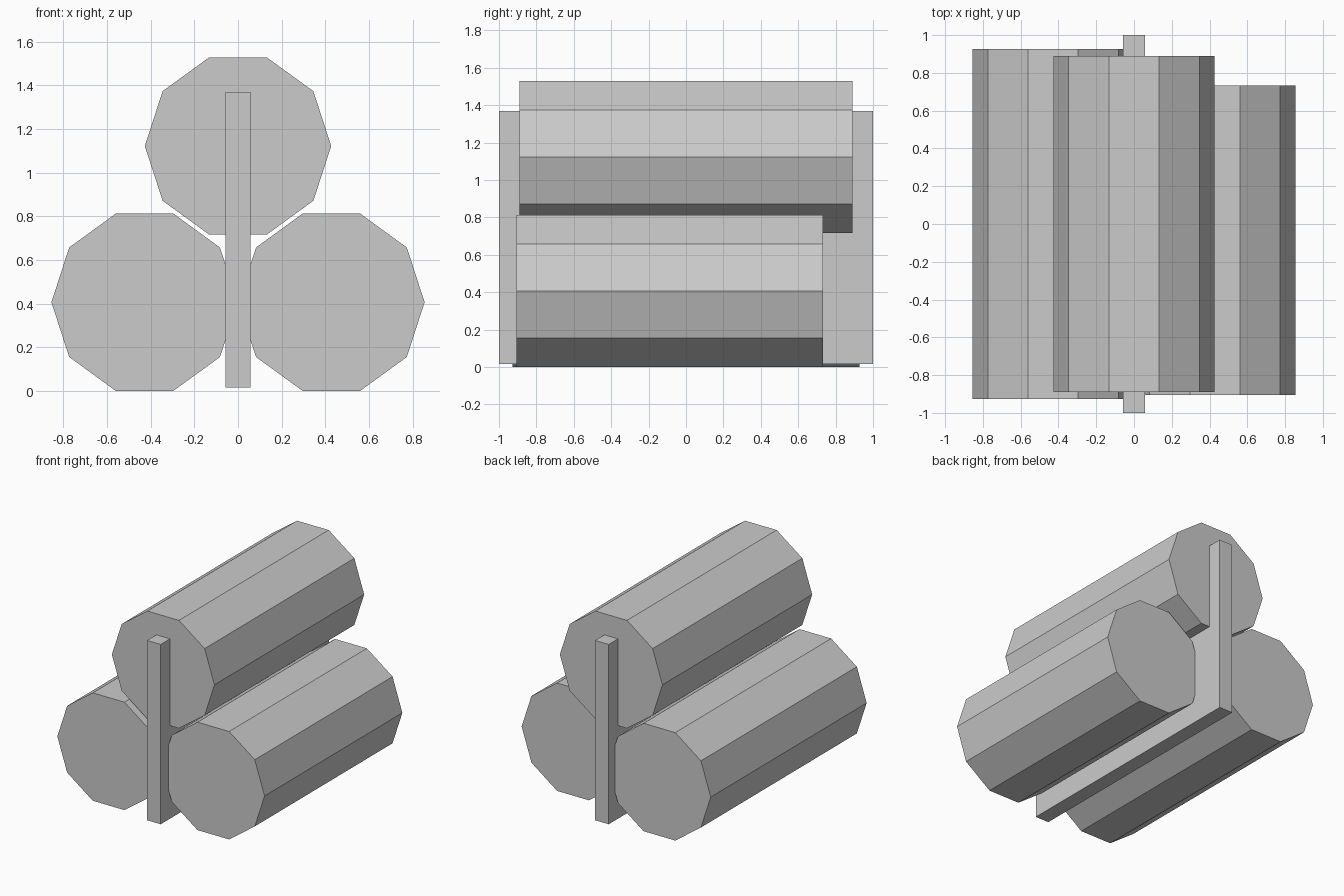
import bpy, bmesh
from math import cos, sin, pi

if "Cube" in bpy.data.objects:
    bpy.data.objects.remove(bpy.data.objects["Cube"])

SIDES = 10
R_OUT, R_IN = 0.427, 0.325


def finish(name, bm):
    bmesh.ops.recalc_face_normals(bm, faces=bm.faces[:])
    mesh = bpy.data.meshes.new(name)
    bm.to_mesh(mesh)
    bm.free()
    obj = bpy.data.objects.new(name, mesh)
    bpy.context.collection.objects.link(obj)
    return obj


def log(name, x, z, y0, y1):
    """Ten-sided log along y with an inset ring on each cut end."""
    bm = bmesh.new()
    rings = []
    for y in (y0, y1):
        rings.append([bm.verts.new((x + R_OUT * cos(2 * pi * i / SIDES), y,
                                    z + R_OUT * sin(2 * pi * i / SIDES)))
                      for i in range(SIDES)])
    a, b = rings
    for i in range(SIDES):
        j = (i + 1) % SIDES
        bm.faces.new((a[i], a[j], b[j], b[i]))
    caps = [bm.faces.new(a), bm.faces.new(b)]
    bmesh.ops.recalc_face_normals(bm, faces=bm.faces[:])
    bmesh.ops.inset_individual(bm, faces=caps,
                               thickness=(R_OUT - R_IN) * cos(pi / SIDES))
    return finish(name, bm)


# Stack of three logs
log("left_log", -0.428, 0.406, -0.927, 0.927)
log("right_log", 0.428, 0.406, -0.905, 0.733)
log("top_log", 0.0, 1.122, -0.89, 0.89)

# Upright centre plate holding the stack
bm = bmesh.new()
bmesh.ops.create_cube(bm, size=1.0)
bmesh.ops.scale(bm, vec=(0.114, 2.0, 1.353), verts=bm.verts[:])
bmesh.ops.translate(bm, vec=(0, 0, 0.6925), verts=bm.verts[:])
finish("centre_plate", bm)
